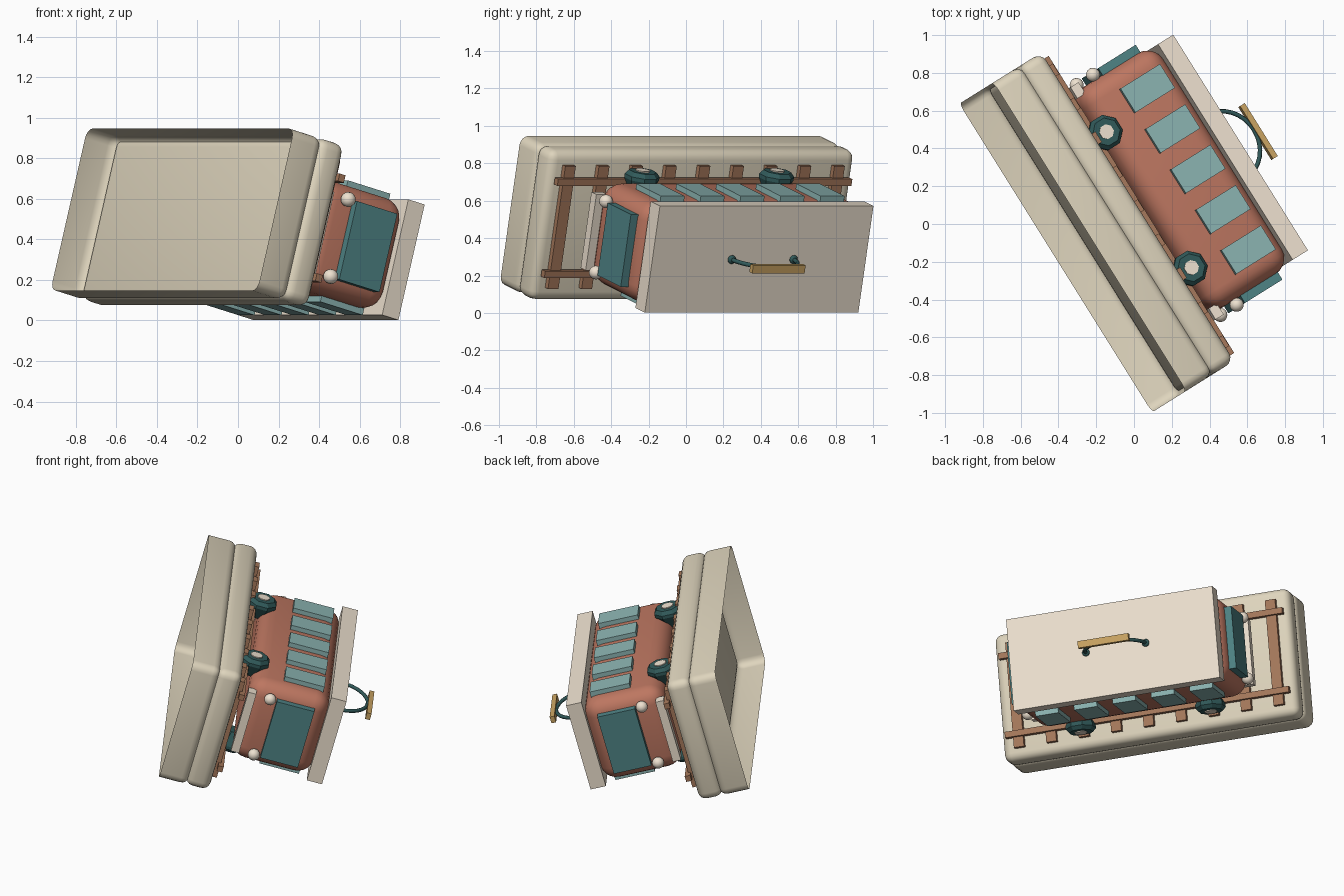
import bpy, bmesh, math
from mathutils import Matrix, Vector

if "Cube" in bpy.data.objects:
    bpy.data.objects.remove(bpy.data.objects["Cube"])

# Local frame: x = along the tram (back), y = across, z = up from base to roof.
yaw, tilt = math.radians(32), math.radians(15)
X = Vector((-math.sin(yaw), math.cos(yaw), 0))
N = Vector((math.cos(yaw), math.sin(yaw), 0))
Y = N * math.sin(tilt) + Vector((0, 0, math.cos(tilt)))
Z = X.cross(Y)
O = X * 0.067 + Y * 0.440
POSE = Matrix.Translation(O) @ Matrix((X, Y, Z)).transposed().to_4x4()


def material(name, r, g, b):
    m = bpy.data.materials.new(name)
    m.diffuse_color = (*[(c / 255) ** 2.2 for c in (r, g, b)], 1)
    m.use_nodes = True
    m.node_tree.nodes["Principled BSDF"].inputs["Base Color"].default_value = m.diffuse_color
    return m


CREAM = material("cream", 222, 212, 188)
PALE = material("pale", 238, 225, 207)
BRICK = material("brick", 188, 118, 97)
GLASS = material("glass", 138, 178, 176)
DARK_GLASS = material("dark_glass", 80, 130, 132)
TEAL = material("teal", 52, 90, 90)
WOOD = material("wood", 165, 120, 92)
GOLD = material("gold", 200, 162, 98)


def add(name, bm, mat, smooth=False):
    bmesh.ops.recalc_face_normals(bm, faces=bm.faces)
    me = bpy.data.meshes.new(name)
    bm.to_mesh(me)
    bm.free()
    ob = bpy.data.objects.new(name, me)
    bpy.context.collection.objects.link(ob)
    me.materials.append(mat)
    for p in me.polygons:
        p.use_smooth = smooth
    ob.matrix_world = POSE
    return ob


def box(name, lo, hi, mat, bevel=0, segs=4, open_bottom=False):
    bm = bmesh.new()
    bmesh.ops.create_cube(bm, size=1)
    lo, hi = Vector(lo), Vector(hi)
    for v in bm.verts:
        v.co = Vector([(lo[i] + hi[i]) / 2 + v.co[i] * (hi[i] - lo[i]) for i in range(3)])
    if open_bottom:
        low = [f for f in bm.faces if all(abs(v.co.z - lo.z) < 1e-5 for v in f.verts)]
        bmesh.ops.delete(bm, geom=low, context='FACES_ONLY')
    if bevel:
        edges = [e for e in bm.edges if len(e.link_faces) == 2]
        bmesh.ops.bevel(bm, geom=edges, offset=bevel, segments=segs, profile=0.5,
                        affect='EDGES', clamp_overlap=True)
    return add(name, bm, mat, bool(bevel))


def lathe(name, profile, centre, side, sides, mat):
    # turned solid about the y axis; profile is (radius, y)
    bm = bmesh.new()
    rings = []
    for r, y in profile:
        rings.append([bm.verts.new((centre[0] + r * math.cos((k + .5) * math.tau / sides), side * y,
                                    centre[1] + r * math.sin((k + .5) * math.tau / sides)))
                      for k in range(sides)])
    for a, b in zip(rings, rings[1:]):
        for k in range(sides):
            j = (k + 1) % sides
            bm.faces.new((a[k], a[j], b[j], b[k]))
    bm.faces.new(rings[0])
    bm.faces.new(rings[-1])
    return add(name, bm, mat)


def ball(name, pos, r, mat, flat=1):
    bm = bmesh.new()
    bmesh.ops.create_uvsphere(bm, u_segments=16, v_segments=10, radius=r)
    for v in bm.verts:
        v.co = Vector((v.co.x, v.co.y, v.co.z * flat)) + Vector(pos)
    return add(name, bm, mat, True)


# Base: rounded slab on an open, hollow skirt
box("base_skirt", (-.963, -.414, -.47), (.963, .414, -.285), CREAM, .05, 4, True)
box("base_slab", (-.963, -.414, -.305), (.963, .414, -.15), CREAM, .05, 4)

# Track
for k in range(9):
    x = (k - 4) * .212
    box("sleeper", (x - .033, -.34, -.16), (x + .033, .34, -.12), WOOD)
for s in (-1, 1):
    box("rail", (-.927, s * .255 - .019, -.135), (.927, s * .255 + .019, -.1), WOOD)

# Tram body and roof
box("tram_body", (-.69, -.28, -.07), (.69, .28, .445), BRICK, .1, 5)
box("roof", (-.673, -.295, .437), (.673, .295, .535), PALE)

# Sides: windows and wheels
for s in (-1, 1):
    ys = sorted((s * .265, s * .31))
    for k in range(5):
        x = (k - 2) * .252
        box("side_window", (x - .075, ys[0], .13), (x + .075, ys[1], .385), GLASS)
    for x in (-.424, .424):
        lathe("wheel", [(.05, .2), (.095, .285), (.095, .305), (.075, .328)], (x, -.066), s, 8, TEAL)
        lathe("wheel_hub", [(.04, .3), (.04, .334)], (x, -.066), s, 8, PALE)

# Ends: windscreen, bumper and lamps
for e in (-1, 1):
    xs = sorted((e * .68, e * .733))
    box("windscreen", (xs[0], -.2, .115), (xs[1], .2, .357), DARK_GLASS)
    xs = sorted((e * .655, e * .725))
    box("bumper", (xs[0], -.21, -.072), (xs[1], .21, -.02), PALE)
    for s in (-1, 1):
        ball("head_lamp", (e * .718, s * .197, .072), .037, PALE)

# Roof current collector: bowed tube with a contact bar
cu = bpy.data.curves.new("collector_bow", 'CURVE')
cu.dimensions = '3D'
cu.bevel_depth = .012
cu.bevel_resolution = 2
sp = cu.splines.new('POLY')
sp.points.add(16)
for i, p in enumerate(sp.points):
    t = math.pi * i / 16
    p.co = (.02 - .195 * math.cos(t), 0, .535 + .178 * math.sin(t), 1)
cu.materials.append(TEAL)
bow = bpy.data.objects.new("collector_bow", cu)
bpy.context.collection.objects.link(bow)
bow.matrix_world = POSE
for x in (-.175, .215):
    ball("collector_foot", (x, 0, .54), .024, TEAL, .6)
box("contact_bar", (-.165, -.022, .712), (.165, .022, .742), GOLD)
